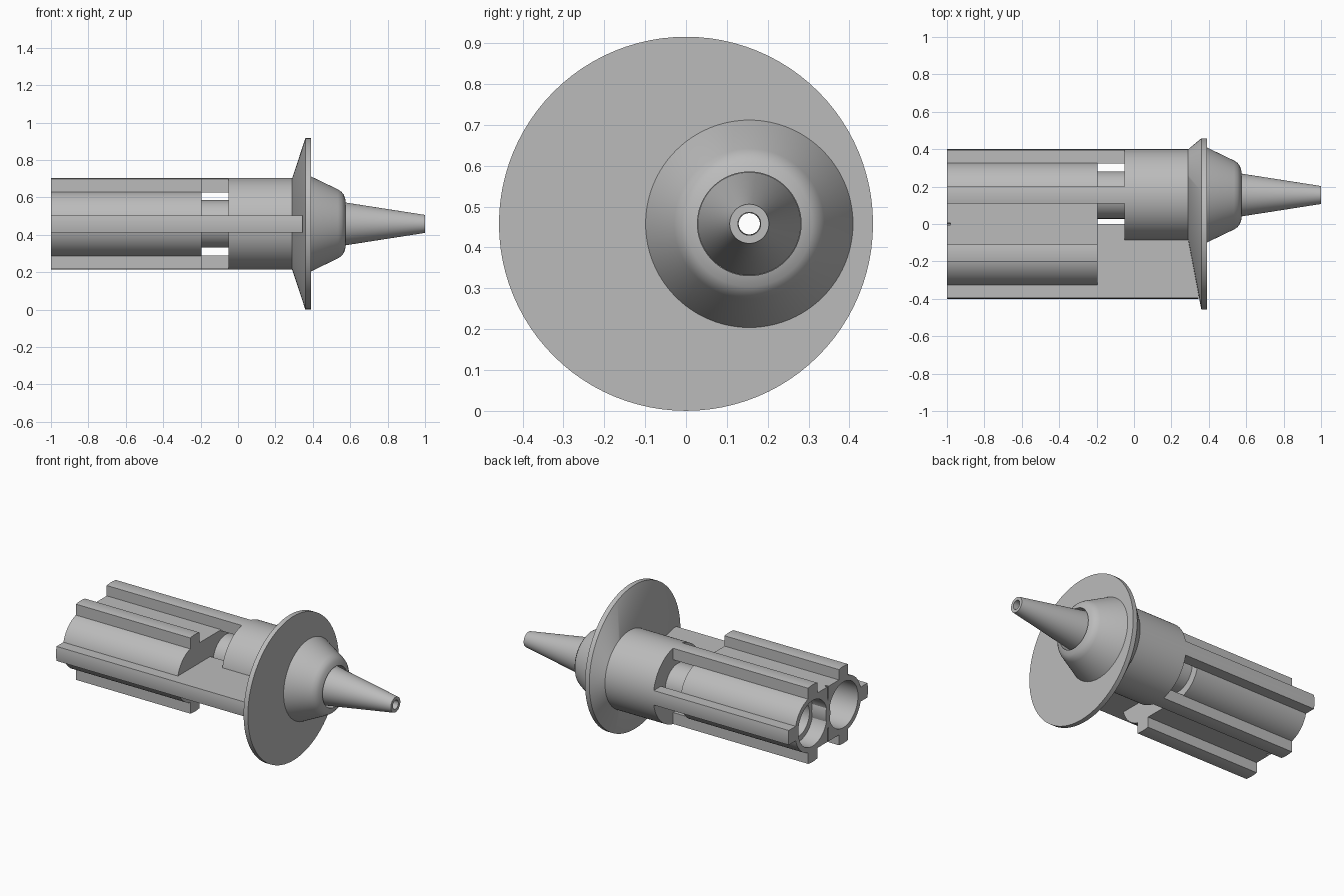
import bpy, bmesh, math

cube = bpy.data.objects.get("Cube")
if cube:
    bpy.data.objects.remove(cube, do_unlink=True)

CZ = 0.458      # height of the long axis
AY = 0.155      # sideways offset of each tube
R_TUBE, R_BORE, R_BODY, R_NECK, R_CORE = 0.177, 0.145, 0.245, 0.127, 0.11
LEFT, TUBE_END, BODY_START, BODY_END = -1.0, -0.195, -0.05, 0.29
SEG = 96

grey = bpy.data.materials.new("plain grey")
grey.use_nodes = True
grey.diffuse_color = (0.5, 0.5, 0.5, 1)
grey.node_tree.nodes["Principled BSDF"].inputs["Base Color"].default_value = (0.5, 0.5, 0.5, 1)


def finish(name, bm, smooth=True):
    bmesh.ops.recalc_face_normals(bm, faces=bm.faces)
    mesh = bpy.data.meshes.new(name)
    bm.to_mesh(mesh)
    bm.free()
    obj = bpy.data.objects.new(name, mesh)
    bpy.context.collection.objects.link(obj)
    mesh.materials.append(grey)
    if smooth:
        bpy.ops.object.select_all(action='DESELECT')
        obj.select_set(True)
        bpy.context.view_layer.objects.active = obj
        bpy.ops.object.shade_smooth_by_angle(angle=math.radians(25))
    return obj


def loft(name, rings, closed=True):
    """Skin circles given as (x, radius, y centre); closed wraps to the first ring."""
    bm = bmesh.new()
    loops = []
    for x, r, cy in rings:
        loops.append([bm.verts.new((x, cy + r * math.cos(2 * math.pi * i / SEG),
                                    CZ + r * math.sin(2 * math.pi * i / SEG)))
                      for i in range(SEG)])
    pairs = list(zip(loops, loops[1:]))
    if closed:
        pairs.append((loops[-1], loops[0]))
    else:
        bm.faces.new(loops[0])
        bm.faces.new(loops[-1])
    for a, b in pairs:
        for i in range(SEG):
            j = (i + 1) % SEG
            bm.faces.new((a[i], a[j], b[j], b[i]))
    return finish(name, bm)


def lathe(name, profile, cy=AY, closed=True):
    return loft(name, [(x, r, cy) for x, r in profile], closed)


def prism(name, outline, x0, x1, smooth=False):
    """Extrude a (y, z) outline along x."""
    bm = bmesh.new()
    face = bm.faces.new([bm.verts.new((x0, y, CZ + z)) for y, z in outline])
    new = bmesh.ops.extrude_face_region(bm, geom=[face])["geom"]
    bmesh.ops.translate(bm, vec=(x1 - x0, 0, 0),
                        verts=[v for v in new if isinstance(v, bmesh.types.BMVert)])
    return finish(name, bm, smooth)


def rib(name, cy, angle, x0, x1, inner=0.168, half=0.046):
    """Radial rib with a rounded outer face, turned by angle about a tube axis."""
    spread = math.asin(half / R_BODY)
    pts = [(inner, -half)]
    pts += [(R_BODY * math.cos(spread * k / 3), R_BODY * math.sin(spread * k / 3))
            for k in range(-3, 4)]
    pts.append((inner, half))
    c, s = math.cos(angle), math.sin(angle)
    return prism(name, [(cy + u * c - v * s, u * s + v * c) for u, v in pts], x0, x1, True)


def block(name, x0, x1, y, z):
    return prism(name, [(-y, -z), (y, -z), (y, z), (-y, z)], x0, x1)


# Main hollow barrel: ribbed tube, thin neck and thick body
lathe("main_barrel", [
    (LEFT, R_TUBE), (TUBE_END, R_TUBE), (TUBE_END, R_NECK), (BODY_START, R_NECK),
    (BODY_START, R_BODY), (BODY_END, R_BODY), (BODY_END, R_CORE),
    (-0.9, R_CORE), (-0.9, R_BORE), (LEFT, R_BORE)])

# Side tube with a blind bore
lathe("side_tube", [(-0.25, R_BORE), (LEFT, R_BORE), (LEFT, R_TUBE), (TUBE_END, R_TUBE)],
      cy=-AY, closed=False)

# Web joining the two tubes, with the bores and a small end slit cut away
web = block("tube_web", LEFT, TUBE_END, 0.125, R_TUBE - 0.002)
cutters = [lathe("bore_cutter", [(-1.1, 0.16), (0, 0.16)], cy, False) for cy in (AY, -AY)]
cutters.append(block("slit_cutter", -1.1, -0.98, 0.006, 0.3))
for cutter in cutters:
    mod = web.modifiers.new("cut", 'BOOLEAN')
    mod.operation = 'DIFFERENCE'
    mod.solver = 'EXACT'
    mod.object = cutter
    cutter.hide_render = True
    cutter.hide_viewport = True

# Long ribs on both tubes
for label, angle in (("top", math.pi / 2), ("bottom", -math.pi / 2)):
    rib("main_" + label + "_rib", AY, angle, LEFT, BODY_START)
    rib("side_" + label + "_rib", -AY, angle, LEFT, TUBE_END)
rib("back_rib", AY, 0, LEFT, BODY_START)
rib("front_rib", -AY, math.pi, LEFT, TUBE_END)

# Flat arm carrying the front rib on to the flange
rib("front_arm", -AY, math.pi, TUBE_END, 0.345, inner=-AY)

# Off-centre flange with a sloping back
loft("flange", [(BODY_END, R_BODY, AY), (0.36, CZ, 0), (0.39, CZ, 0),
                (0.39, R_CORE, AY), (BODY_END, R_CORE, AY)])

# Rounded nose collar
lathe("nose_collar", [(0.39, 0.254), (0.535, 0.184), (0.553, 0.172), (0.567, 0.154),
                      (0.575, R_NECK), (0.5, R_NECK), (0.5, 0.1), (0.39, 0.1)])

# Tapered nozzle
lathe("nozzle", [(0.5, 0.126), (1.0, 0.048), (1.0, 0.028), (0.9, 0.026), (0.5, 0.1)])
